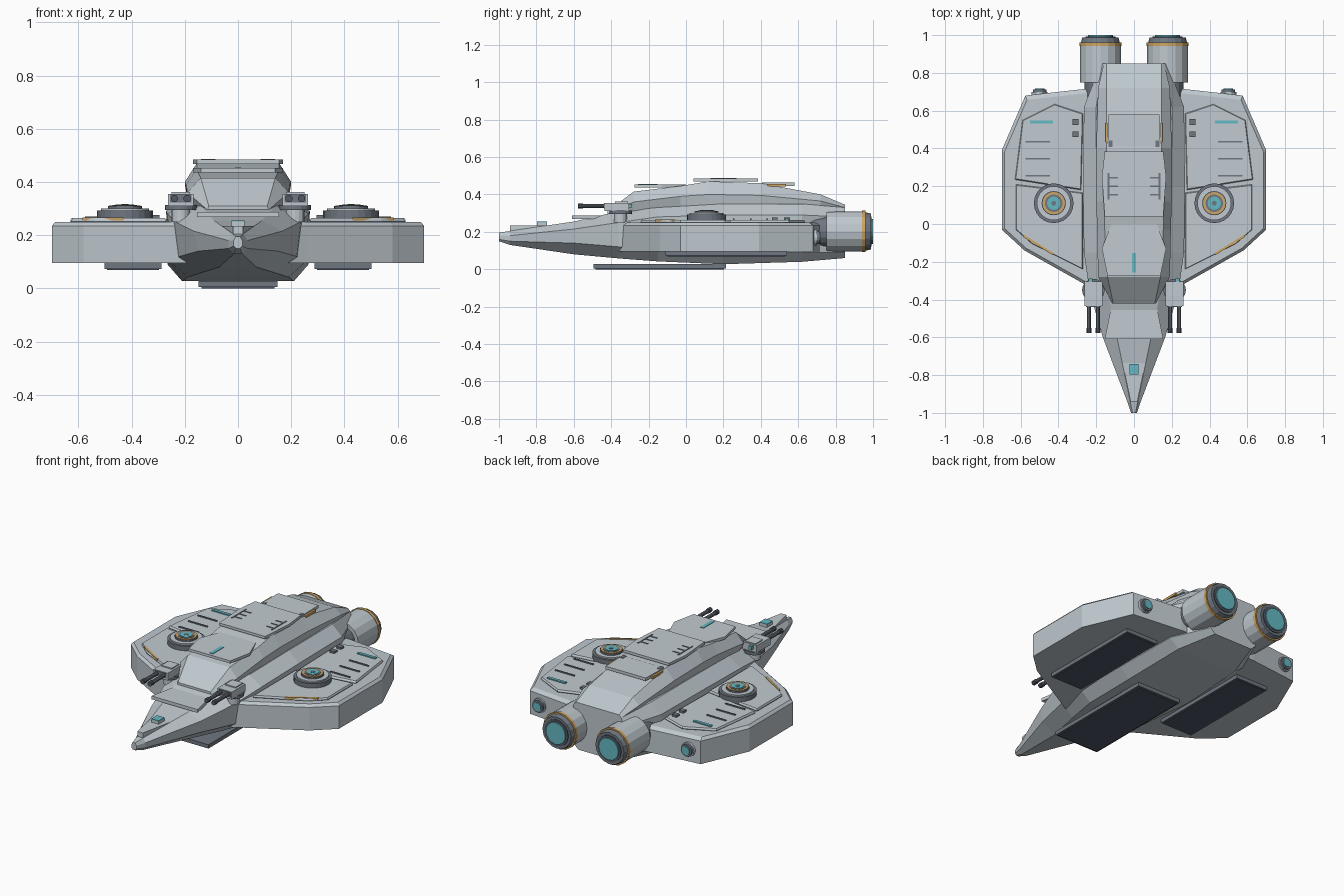
import bpy, bmesh, math
from mathutils import Matrix, Vector

start = bpy.data.objects.get("Cube")
if start:
    bpy.data.objects.remove(start, do_unlink=True)


def material(name, r, g, b):
    mat = bpy.data.materials.new(name)
    mat.use_nodes = True
    mat.diffuse_color = (r, g, b, 1)
    mat.node_tree.nodes["Principled BSDF"].inputs["Base Color"].default_value = (r, g, b, 1)
    return mat


hull_grey = material("hull grey", .52, .58, .62)
plate_grey = material("plate grey", .54, .60, .64)
steel = material("steel grey", .16, .185, .22)
dark = material("dark grey", .085, .1, .125)
navy = material("navy panel", .075, .09, .13)
gold = material("gold trim", .62, .38, .13)
teal = material("teal glow", .13, .48, .55)


def finish(name, bm, mat):
    bmesh.ops.recalc_face_normals(bm, faces=bm.faces)
    mesh = bpy.data.meshes.new(name)
    bm.to_mesh(mesh)
    bm.free()
    mesh.materials.append(mat)
    obj = bpy.data.objects.new(name, mesh)
    bpy.context.collection.objects.link(obj)
    return obj


def loft(name, rings, mat):
    """Skin a row of closed rings and cap both ends."""
    bm = bmesh.new()
    rows = [[bm.verts.new(p) for p in ring] for ring in rings]
    count = len(rows[0])
    for a, b in zip(rows, rows[1:]):
        for i in range(count):
            j = (i + 1) % count
            bm.faces.new((a[i], a[j], b[j], b[i]))
    bm.faces.new(rows[0])
    bm.faces.new(rows[-1])
    return finish(name, bm, mat)


def body(name, stations, mat):
    """Each station is y followed by (half width, z) pairs from bottom to top."""
    rings = []
    for y, *pairs in stations:
        left = [(w, y, z) for w, z in pairs]
        rings.append(left + [(-w, y, z) for w, z in reversed(pairs)])
    return loft(name, rings, mat)


def prism(name, outline, low, high, mat, side=1, chamfer=0):
    """Extrude a plan outline, with an optional chamfer around the top."""
    cx = sum(p[0] for p in outline) / len(outline)
    cy = sum(p[1] for p in outline) / len(outline)
    levels = [(low, 0), (high - chamfer, 0)] + ([(high, chamfer)] if chamfer else [])
    rings = []
    for z, inset in levels:
        k = 1 - inset / .35
        rings.append([(side * (cx + (x - cx) * k), cy + (y - cy) * k, z) for x, y in outline])
    return loft(name, rings, mat)


def symmetric(name, half, low, high, mat):
    """Plate from one half of a plan outline, mirrored across the centre line."""
    return prism(name, half + [(-x, y) for x, y in reversed(half)], low, high, mat)


def box(name, centre, size, mat):
    bm = bmesh.new()
    bmesh.ops.create_cube(bm, size=1)
    bmesh.ops.scale(bm, vec=size, verts=bm.verts)
    bmesh.ops.translate(bm, vec=centre, verts=bm.verts)
    return finish(name, bm, mat)


def tube(name, start, axis, length, radius, mat, end_radius=None, sides=16):
    """Closed cylinder or cone running from start along the given axis."""
    bm = bmesh.new()
    bmesh.ops.create_cone(bm, cap_ends=True, segments=sides, radius1=radius,
                          radius2=end_radius or radius, depth=length)
    turn = Vector((0, 0, 1)).rotation_difference(Vector(axis)).to_matrix().to_4x4()
    shift = Matrix.Translation(Vector(start) + Vector(axis) * length / 2)
    bmesh.ops.transform(bm, matrix=shift @ turn, verts=bm.verts)
    return finish(name, bm, mat)


UP, BACK, FRONT = (0, 0, 1), (0, 1, 0), (0, -1, 0)

# Main hull: keel, lower chine, upper chine, deck edge
body("hull", [
    (-1, (.008, .15), (.016, .16), (.016, .18), (.008, .195)),
    (-.94, (.015, .13), (.036, .15), (.036, .18), (.02, .205)),
    (-.6, (.07, .08), (.15, .14), (.165, .215), (.09, .255)),
    (-.36, (.14, .058), (.22, .12), (.235, .25), (.14, .31)),
    (-.15, (.19, .042), (.255, .1), (.265, .28), (.18, .33)),
    (.2, (.21, .027), (.265, .09), (.27, .29), (.2, .35)),
    (.62, (.2, .04), (.26, .09), (.265, .29), (.2, .35)),
    (.85, (.13, .06), (.16, .09), (.175, .28), (.16, .33)),
], hull_grey)

# Raised upper deck
body("upper_deck", [
    (-.42, (.11, .28), (.115, .295), (.11, .31)),
    (-.28, (.16, .3), (.19, .36), (.14, .415)),
    (-.03, (.18, .32), (.195, .39), (.155, .445)),
    (.12, (.19, .33), (.2, .40), (.155, .47)),
    (.4, (.19, .33), (.2, .395), (.145, .46)),
    (.72, (.18, .33), (.19, .365), (.145, .40)),
    (.85, (.15, .32), (.16, .33), (.145, .345)),
], hull_grey)

# Deck armour plates
symmetric("nose_plate", [(.018, -.94), (.085, -.62)], .2, .235, plate_grey)
symmetric("fore_plate", [(.155, -.61), (.115, -.41)], .268, .288, plate_grey)
symmetric("bridge_plate", [(.14, -.275), (.17, -.13), (.12, 0)], .436, .452, plate_grey)
symmetric("top_plate", [(.155, .04), (.17, .25), (.155, .385)], .468, .484, plate_grey)
symmetric("rear_plate", [(.14, .41), (.135, .58)], .445, .463, plate_grey)
box("nose_light_base", (0, -.77, .24), (.05, .055, .022), plate_grey)
box("nose_light", (0, -.77, .253), (.05, .055, .006), teal)
box("bridge_light", (0, -.205, .452), (.022, .105, .006), teal)

# Belly plate with dark inset panel
symmetric("belly_plate", [(.148, -.495), (.148, .215)], .005, .028, steel)
symmetric("belly_panel", [(.138, -.483), (.138, .203)], 0, .008, navy)

wing_outline = [(.1, .72), (.26, .715), (.575, .68), (.7, .39),
                (.7, -.03), (.58, -.14), (.26, -.32), (.19, -.36), (.1, -.36)]
rear_panel = [(.27, .585), (.42, .635), (.59, .55), (.63, .235), (.28, .18)]
front_panel = [(.27, .165), (.625, .21), (.625, -.03), (.54, -.105), (.27, -.24)]

for side, word in ((1, "left_"), (-1, "right_")):
    # Wing slab and its raised panels over darker seams
    prism(word + "wing", wing_outline, .095, .25, hull_grey, side, .015)
    for label, outline in (("rear", rear_panel), ("front", front_panel)):
        prism(word + label + "_seam", outline, .24, .254, dark, side)
        prism(word + label + "_panel", outline, .25, .264, plate_grey, side, .008)
    a, b = (.585, -.07), (.43, -.165)
    prism(word + "gold_strip", [a, b, (b[0], b[1] + .014), (a[0], a[1] + .014)],
          .255, .267, gold, side)

    # Wing vents, hatches and light bar
    for i in range(3):
        box(word + "vent", (side * .51, .435 - i * .09, .266), (.13, .008, .009), steel)
    for y in (.475, .54):
        box(word + "hatch", (side * .31, y, .267), (.03, .03, .018), steel)
    box(word + "light_bar", (side * .49, .54, .266), (.12, .018, .009), teal)

    # Round wing emitter built from stacked discs
    for label, radius, low, high, mat in (
            ("base", .105, .24, .292, steel), ("cap", .09, .29, .3, plate_grey),
            ("hub", .064, .298, .309, steel), ("ring", .059, .307, .312, gold),
            ("well", .046, .31, .314, steel), ("lens", .035, .312, .316, teal),
            ("core", .013, .314, .318, steel)):
        tube(word + "emitter_" + label, (side * .425, .11, low), UP, high - low,
             radius, mat, sides=24)

    # Underside wing panel
    box(word + "under_frame", (side * .395, .215, .085), (.215, .65, .024), steel)
    box(word + "under_panel", (side * .395, .215, .073), (.195, .63, .008), navy)

    # Small wing thruster
    for label, y, length, radius, mat in (
            ("housing", .64, .06, .043, hull_grey), ("collar", .695, .018, .036, steel),
            ("glow", .71, .008, .025, teal)):
        tube(word + "thruster_" + label, (side * .5, y, .17), BACK, length, radius, mat)

    # Main engine
    for label, y, length, radius, end, mat in (
            ("neck", .6, .16, .085, .085, steel), ("shell", .75, .2, .108, .108, hull_grey),
            ("trim", .942, .018, .111, .111, gold), ("nozzle", .955, .033, .104, .096, steel),
            ("lip", .985, .008, .08, .08, dark), ("glow", .99, .01, .066, .066, teal)):
        tube(word + "engine_" + label, (side * .178, y, .202), BACK, length, radius, mat, end)

    # Twin gun turret
    x = side * .215
    tube(word + "gun_post", (x, -.35, .25), UP, .05, .035, hull_grey)
    tube(word + "gun_mount", (x, -.35, .295), UP, .018, .06, steel)
    box(word + "gun_body", (x, -.37, .333), (.095, .13, .045), hull_grey)
    box(word + "gun_roof", (x, -.345, .355), (.07, .07, .014), plate_grey)
    box(word + "gun_face", (x, -.436, .338), (.08, .006, .03), steel)
    box(word + "gun_light", (x + side * .015, -.3, .34), (.02, .024, .02), teal)
    for offset in (-.024, .024):
        tube(word + "gun_barrel", (x + offset, -.42, .338), FRONT, .15, .011, steel, sides=10)
        tube(word + "gun_muzzle", (x + offset, -.55, .338), FRONT, .028, .014, dark, sides=10)

    # Comb shaped vents on the top plate and trim beside the rear plate
    box(word + "vent_spine", (side * .135, .2, .484), (.008, .14, .006), steel)
    for i in range(3):
        box(word + "vent_tooth", (side * .11, .155 + i * .045, .484), (.05, .008, .006), steel)
    box(word + "rear_trim", (side * .145, .485, .45), (.012, .1, .014), gold)
    box(word + "rear_slot", (side * .124, .425, .462), (.02, .035, .006), steel)
